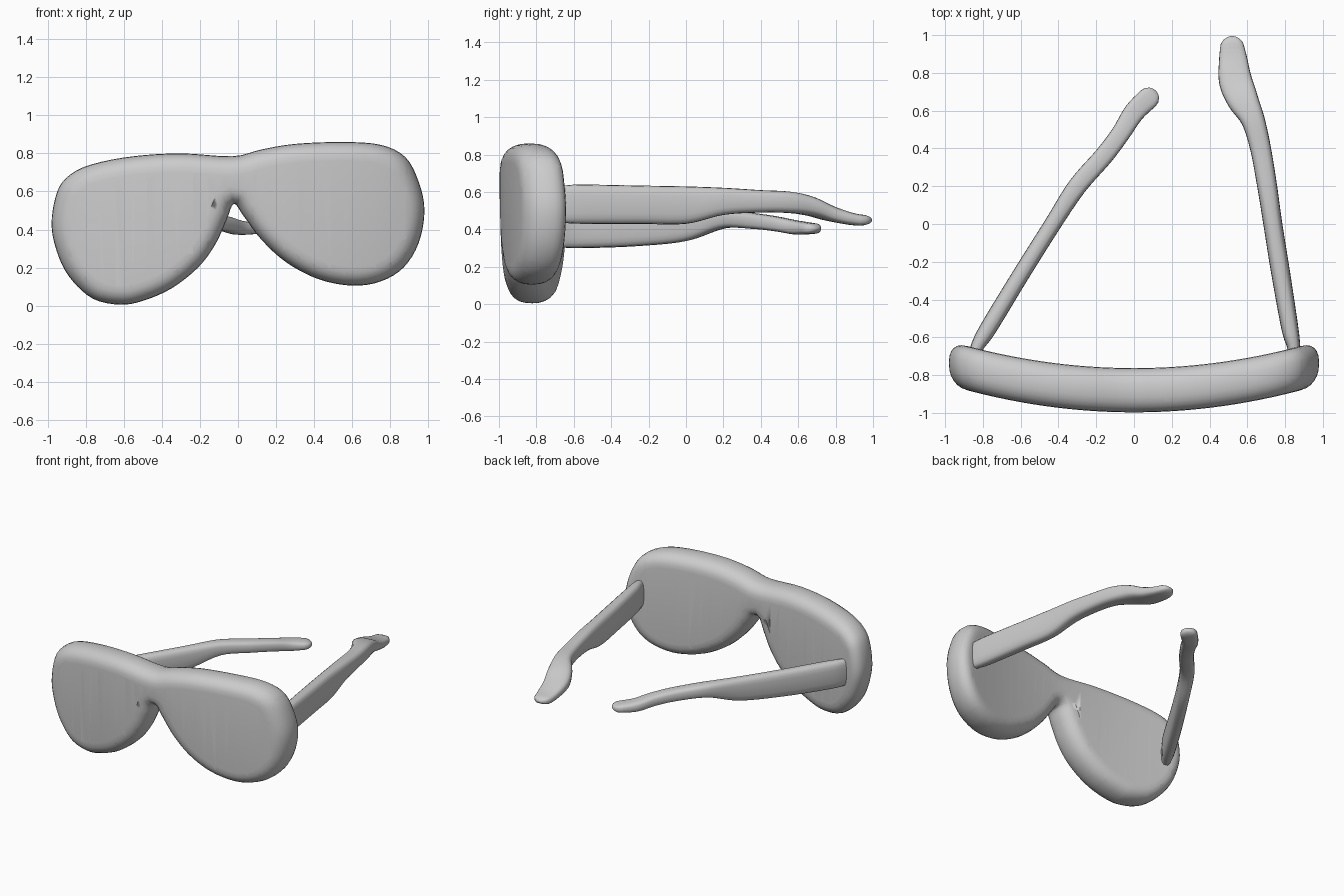
import bpy, bmesh
from math import sin, cos, pi, radians, copysign
from mathutils import Vector

if "Cube" in bpy.data.objects:
    bpy.data.objects.remove(bpy.data.objects["Cube"])


def spline(pts, steps, closed=False):
    """Catmull-Rom samples through points of any dimension."""
    p = [Vector(q) for q in pts]
    n = len(p)
    get = (lambda i: p[i % n]) if closed else (lambda i: p[max(0, min(n - 1, i))])
    out = []
    for i in range(n if closed else n - 1):
        a, b, c, d = get(i - 1), get(i), get(i + 1), get(i + 2)
        for s in range(steps):
            t = s / steps
            out.append((b * 2 + (c - a) * t + (a * 2 - b * 5 + c * 4 - d) * t ** 2
                        + (b * 3 - a - c * 3 + d) * t ** 3) * 0.5)
    return out if closed else out + [p[-1]]


def skin(bm, rings):
    """Join successive closed rings with quads and cap both ends."""
    loops = [[bm.verts.new(v) for v in r] for r in rings]
    n = len(loops[0])
    for a, b in zip(loops, loops[1:]):
        for i in range(n):
            j = (i + 1) % n
            bm.faces.new((a[i], a[j], b[j], b[i]))
    return [bm.faces.new(loops[0][::-1]), bm.faces.new(loops[-1])]


def finish(bm, name):
    bmesh.ops.recalc_face_normals(bm, faces=bm.faces)
    me = bpy.data.meshes.new(name)
    bm.to_mesh(me)
    bm.free()
    for f in me.polygons:
        f.use_smooth = True
    ob = bpy.data.objects.new(name, me)
    bpy.context.collection.objects.link(ob)
    return ob


# Lens front: slightly tilted outline (x, z), rounded slab, bent backwards
outline = [(-.98, .42), (-.95, .6), (-.88, .69), (-.76, .745), (-.55, .785), (-.3, .80),
           (-.03, .785), (.12, .82), (.3, .85), (.55, .86), (.75, .845), (.88, .78),
           (.95, .65), (.98, .5), (.95, .33), (.87, .2), (.75, .127), (.6, .105),
           (.42, .14), (.25, .23), (.12, .35), (.03, .47), (-.022, .535), (-.06, .45),
           (-.12, .32), (-.21, .2), (-.35, .09), (-.5, .025), (-.62, .005), (-.76, .035),
           (-.87, .13), (-.94, .25)]
rim = spline(outline, 4, True)
normals = []
for i, p in enumerate(rim):
    t = (rim[(i + 1) % len(rim)] - rim[i - 1]).normalized()
    normals.append(Vector((t.y, -t.x)))     # points into the slab
half, inset = .117, .1
rings = []
for k in range(13):
    a = -pi / 2 + pi * k / 12
    d = inset * (1 - abs(cos(a)) ** .85)
    y = half * copysign(abs(sin(a)) ** .85, sin(a))
    rings.append([(p.x + n.x * d, y, p.y + n.y * d) for p, n in zip(rim, normals)])
bm = bmesh.new()
caps = skin(bm, rings)
bmesh.ops.triangulate(bm, faces=caps)
for k in range(-11, 12):
    bmesh.ops.bisect_plane(bm, geom=bm.verts[:] + bm.edges[:] + bm.faces[:],
                           plane_co=(k * .08 + .003, 0, 0), plane_no=(1, 0, 0))
for v in bm.verts:
    v.co.y += -.88 + .15 * v.co.x ** 2
finish(bm, "lens_front")


# Temple arms: rounded-rectangle sections along a path of (x, y, z, width, height)
def arm(name, path):
    s = spline(path, 5)
    rings = []

    def ring(c, side, w, h):
        r = []
        for k in range(20):
            a = 2 * pi * k / 20
            u = copysign(abs(cos(a)) ** .65, cos(a)) * w / 2
            v = copysign(abs(sin(a)) ** .65, sin(a)) * h / 2
            r.append(c + side * u + Vector((0, 0, v)))
        rings.append(r)

    for i, q in enumerate(s):
        t = s[min(i + 1, len(s) - 1)] - s[max(i - 1, 0)]
        t = Vector((t[0], t[1], 0)).normalized()
        side = Vector((t.y, -t.x, 0))
        c = Vector(q[:3])
        ring(c, side, q[3], q[4])
    for deg in (25, 50, 70, 84):            # rounded tip
        a = radians(deg)
        ring(c + t * sin(a) * q[3] / 2, side, q[3] * cos(a), q[4] * cos(a))
    bm = bmesh.new()
    skin(bm, rings)
    finish(bm, name)


arm("right_arm", [(.85, -.74, .535, .06, .18), (.845, -.65, .535, .07, .2),
                  (.825, -.55, .535, .09, .21), (.775, -.25, .532, .10, .205),
                  (.735, 0, .53, .10, .2), (.705, .2, .55, .105, .145),
                  (.67, .4, .55, .11, .12), (.63, .55, .545, .125, .115),
                  (.575, .66, .525, .165, .105), (.537, .76, .49, .175, .09),
                  (.525, .87, .46, .15, .07), (.52, .93, .45, .13, .06)])
arm("left_arm", [(-.86, -.74, .4, .06, .18), (-.83, -.65, .4, .07, .195),
                 (-.77, -.55, .4, .09, .2), (-.6, -.27, .405, .09, .19),
                 (-.43, 0, .42, .09, .165), (-.30, .2, .455, .10, .1),
                 (-.16, .36, .445, .10, .085), (-.07, .48, .43, .1, .08),
                 (.0, .59, .41, .11, .075), (.075, .665, .405, .115, .06)])
